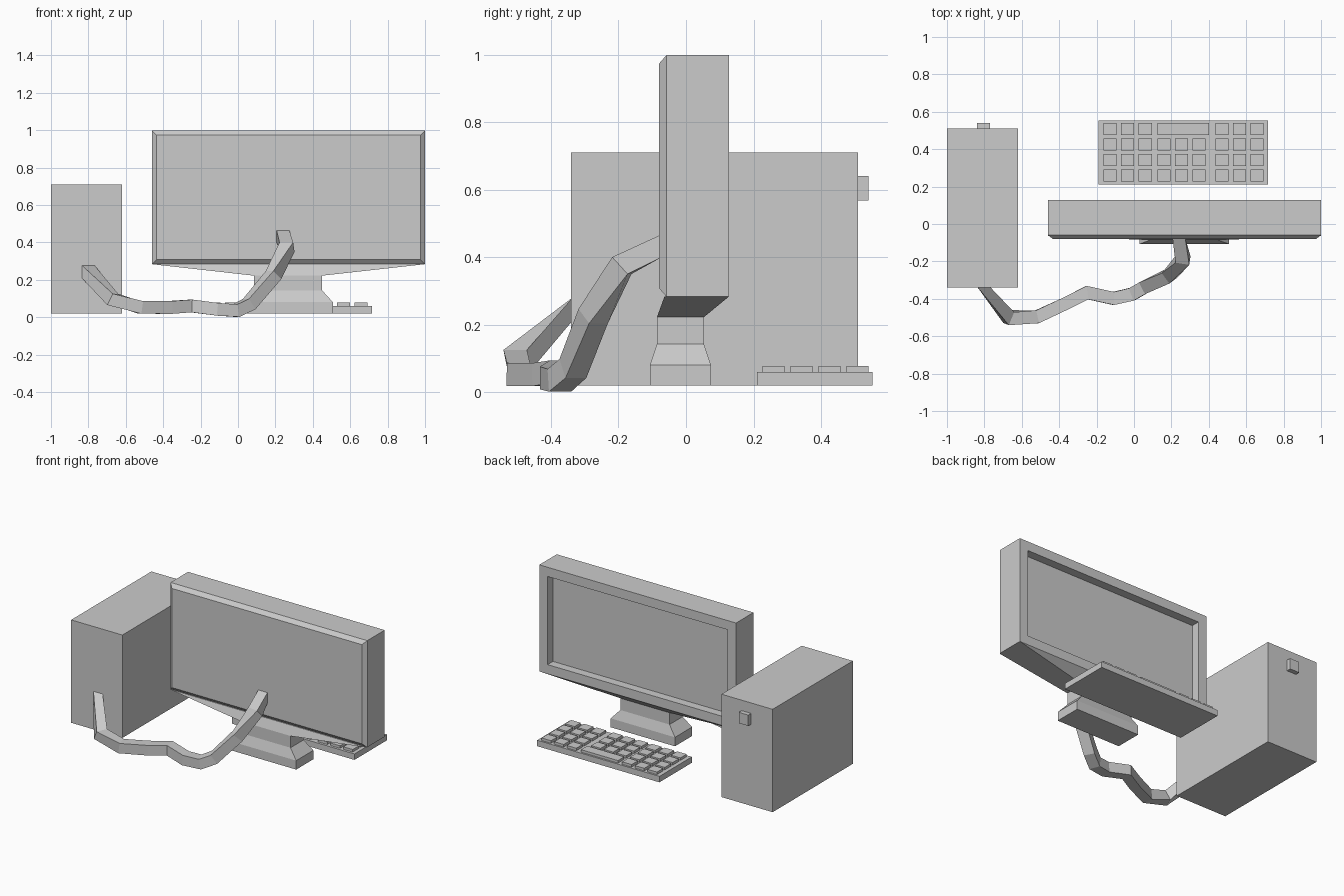
import bpy
import bmesh
from mathutils import Vector

cube = bpy.data.objects.get("Cube")
if cube:
    bpy.data.objects.remove(cube, do_unlink=True)

grey = bpy.data.materials.new("plain grey")
grey.use_nodes = True
grey.diffuse_color = (0.6, 0.6, 0.6, 1)
grey.node_tree.nodes["Principled BSDF"].inputs["Base Color"].default_value = (0.6, 0.6, 0.6, 1)


def skin(name, rings):
    """Join four-cornered rings into a closed flat-shaded solid."""
    bm = bmesh.new()
    loops = [[bm.verts.new(p) for p in ring] for ring in rings]
    for a, b in zip(loops, loops[1:]):
        for i in range(4):
            j = (i + 1) % 4
            bm.faces.new((a[i], a[j], b[j], b[i]))
    bm.faces.new(loops[0][::-1])
    bm.faces.new(loops[-1])
    bmesh.ops.recalc_face_normals(bm, faces=bm.faces[:])
    mesh = bpy.data.meshes.new(name)
    bm.to_mesh(mesh)
    bm.free()
    mesh.materials.append(grey)
    obj = bpy.data.objects.new(name, mesh)
    bpy.context.collection.objects.link(obj)
    return obj


def level(x0, x1, y0, y1, z):
    return [(x0, y0, z), (x1, y0, z), (x1, y1, z), (x0, y1, z)]


def upright(x0, x1, z0, z1, y):
    return [(x0, y, z0), (x1, y, z0), (x1, y, z1), (x0, y, z1)]


def box(name, x0, x1, y0, y1, z0, z1):
    return skin(name, [level(x0, x1, y0, y1, z0), level(x0, x1, y0, y1, z1)])


# Computer tower with its power button
box("tower", -1, -0.62, -0.34, 0.51, 0.02, 0.71)
box("power_button", -0.84, -0.77, 0.50, 0.54, 0.567, 0.64)


# Monitor body: chamfered rear, straight sides, bezel and recessed screen
def frame(inset, y):
    return upright(-0.46 + inset, 1 - inset, 0.283 + inset, 0.998 - inset, y)


skin("monitor", [frame(0.025, -0.08), frame(0, -0.058), frame(0, 0.127),
                 frame(0.062, 0.127), frame(0.062, 0.07)])

# Tapered underside of the monitor and the flared stand
skin("monitor_underside", [level(0.085, 0.45, -0.086, 0.053, 0.222),
                           level(-0.46, 1, -0.064, 0.127, 0.283)])
foot = (0.03, 0.507, -0.107, 0.074)
neck = (0.085, 0.45, -0.086, 0.053)
skin("stand", [level(*foot, 0.02), level(*foot, 0.08),
               level(*neck, 0.143), level(*neck, 0.222)])

# Keyboard with three blocks of keys and a wide space bar
box("keyboard", -0.19, 0.717, 0.21, 0.553, 0.02, 0.06)
columns = [start + 0.094 * i for start in (-0.128, 0.16, 0.47) for i in range(3)]
for row in range(4):
    y = 0.259 + 0.083 * row
    for col, x in enumerate(columns):
        if row == 3 and 3 <= col <= 5:
            continue
        box("key", x - 0.035, x + 0.035, y - 0.033, y + 0.033, 0.058, 0.077)
    if row == 3:
        box("space_bar", 0.126, 0.4, y - 0.033, y + 0.033, 0.058, 0.077)

# Square cable sweeping from the tower to the monitor
path = [Vector(p) for p in (
    (-0.805, -0.335, 0.247), (-0.67, -0.50, 0.095), (-0.52, -0.497, 0.052),
    (-0.365, -0.425, 0.052), (-0.25, -0.367, 0.06), (-0.11, -0.398, 0.042),
    (-0.01, -0.375, 0.035), (0.06, -0.335, 0.07), (0.19, -0.275, 0.225),
    (0.262, -0.19, 0.375), (0.24, -0.075, 0.432))]
rings = []
half = 0.034
for i, p in enumerate(path):
    if i == 0:
        tangent = Vector((0, -1, 0))
    elif i == len(path) - 1:
        tangent = Vector((0, 1, 0))
    else:
        into = (p - path[i - 1]).normalized()
        tangent = (into + (path[i + 1] - p).normalized()).normalized()
    side = tangent.cross(Vector((0, 0, 1))).normalized()
    up = side.cross(tangent).normalized()
    width = half
    if 0 < i < len(path) - 1:
        width = half / max(0.6, tangent.dot(into))
    rings.append([p + side * a * width + up * b * half
                  for a, b in ((-1, -1), (1, -1), (1, 1), (-1, 1))])
skin("cable", rings)
